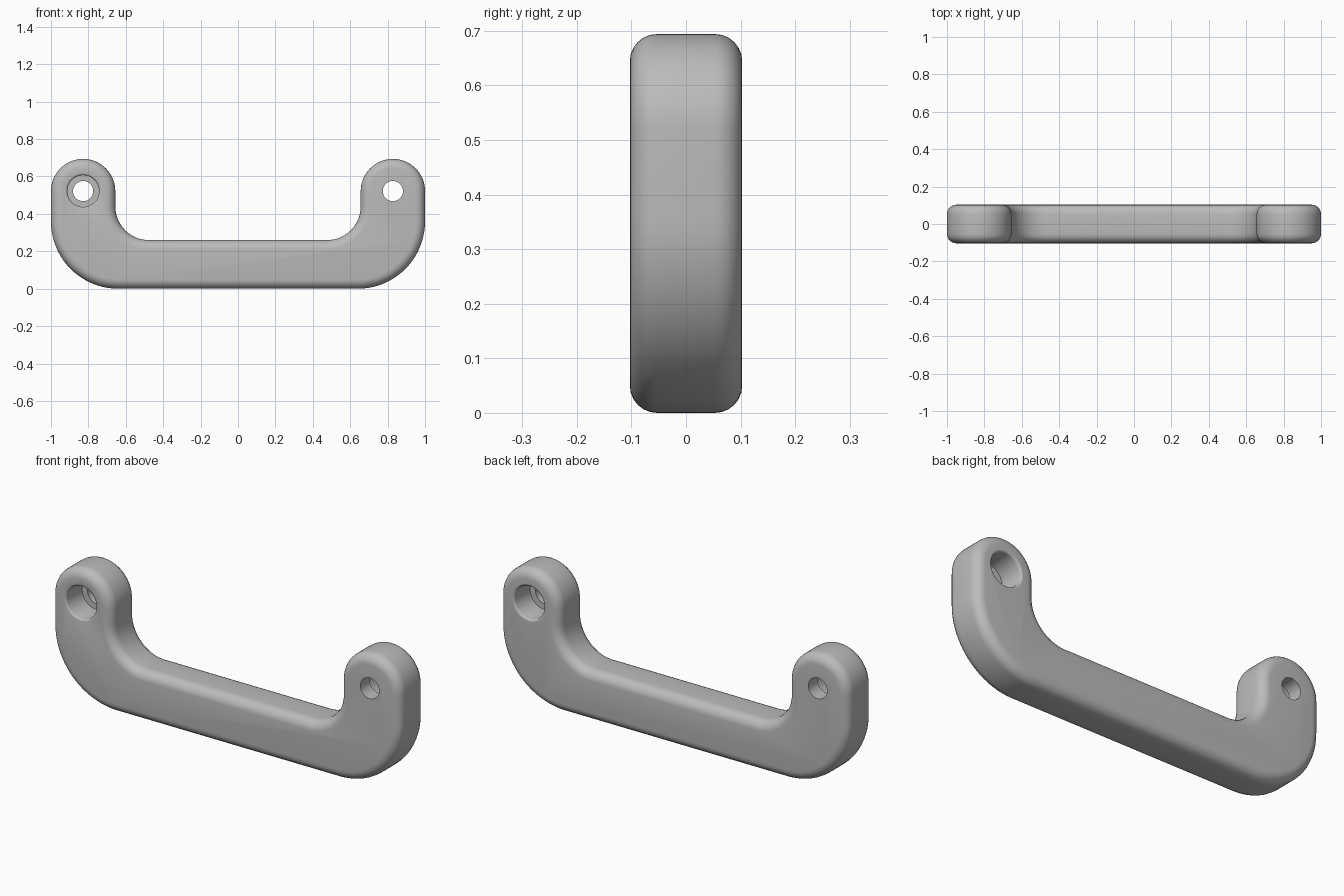
import bpy, bmesh
from math import pi, sin, cos, radians
from mathutils import Matrix

cube = bpy.data.objects.get("Cube")
if cube:
    bpy.data.objects.remove(cube, do_unlink=True)

HALF_DEPTH = 0.103
EYE_X, EYE_Z, EYE_R = 0.828, 0.522, 0.172
FILLET = 0.05

grey = bpy.data.materials.new("satin_grey")
grey.use_nodes = True
colour = (0.5, 0.5, 0.5, 1)
grey.diffuse_color = colour
grey.node_tree.nodes["Principled BSDF"].inputs["Base Color"].default_value = colour


def arc(cx, cz, r, start, end, steps):
    """Points along an arc, angles in degrees."""
    angles = [radians(start + (end - start) * i / steps) for i in range(steps + 1)]
    return [(cx + r * cos(a), cz + r * sin(a)) for a in angles]


def make_object(name, bm):
    bmesh.ops.recalc_face_normals(bm, faces=bm.faces)
    mesh = bpy.data.meshes.new(name)
    bm.to_mesh(mesh)
    bm.free()
    mesh.materials.append(grey)
    obj = bpy.data.objects.new(name, mesh)
    bpy.context.collection.objects.link(obj)
    return obj


def make_handle():
    # Right half of the outline: bottom bend, mounting eye, inner bend
    half = arc(0.64, 0.36, 0.36, -90, 0, 20)
    half += arc(EYE_X, EYE_Z, EYE_R, 0, 180, 32)
    half += arc(0.476, 0.44, 0.18, 0, -90, 16)
    outline = half + [(-x, z) for x, z in reversed(half)]

    bm = bmesh.new()
    face = bm.faces.new([bm.verts.new((x, -HALF_DEPTH, z)) for x, z in outline])
    moved = bmesh.ops.extrude_face_region(bm, geom=[face])["geom"]
    verts = [g for g in moved if isinstance(g, bmesh.types.BMVert)]
    bmesh.ops.translate(bm, verts=verts, vec=(0, 2 * HALF_DEPTH, 0))
    bmesh.ops.recalc_face_normals(bm, faces=bm.faces)
    # Round the front and back rims
    rims = [e for e in bm.edges if abs(e.verts[0].co.y - e.verts[1].co.y) < 1e-5]
    bmesh.ops.bevel(bm, geom=rims, offset=FILLET, offset_type='OFFSET',
                    segments=6, profile=0.5, affect='EDGES')
    return make_object("handle", bm)


def make_cutter(name, turn):
    # Stepped screw hole: rounded mouth, counterbore, then a narrow through hole
    front = -HALF_DEPTH
    steps = [(0.095, front - 0.05)]
    steps += [(0.095 - 0.01 * sin(a), front + 0.01 * (1 - cos(a)))
              for a in (0, pi / 6, pi / 3, pi / 2)]
    steps += [(0.085, front + 0.13), (0.054, front + 0.13), (0.054, -front + 0.05)]
    count = 48
    bm = bmesh.new()
    rings = [[bm.verts.new((r * cos(2 * pi * i / count) - EYE_X, y,
                            r * sin(2 * pi * i / count) + EYE_Z))
              for i in range(count)] for r, y in steps]
    for a, b in zip(rings, rings[1:]):
        for i in range(count):
            j = (i + 1) % count
            bm.faces.new((a[i], a[j], b[j], b[i]))
    bm.faces.new(rings[0])
    bm.faces.new(rings[-1])
    bmesh.ops.rotate(bm, verts=bm.verts, matrix=Matrix.Rotation(turn, 3, 'Z'))
    cutter = make_object(name, bm)
    cutter.hide_render = True
    return cutter


handle = make_handle()
bpy.ops.object.select_all(action='DESELECT')
bpy.context.view_layer.objects.active = handle
handle.select_set(True)

# One hole is counterbored from the front, the other from the back
for name, turn in (("right_hole_cutter", 0), ("left_hole_cutter", pi)):
    cutter = make_cutter(name, turn)
    cut = handle.modifiers.new(name, 'BOOLEAN')
    cut.operation = 'DIFFERENCE'
    cut.solver = 'EXACT'
    cut.object = cutter
    bpy.ops.object.modifier_apply(modifier=cut.name)
    bpy.data.objects.remove(cutter, do_unlink=True)

bpy.ops.object.shade_smooth_by_angle(angle=radians(35))
